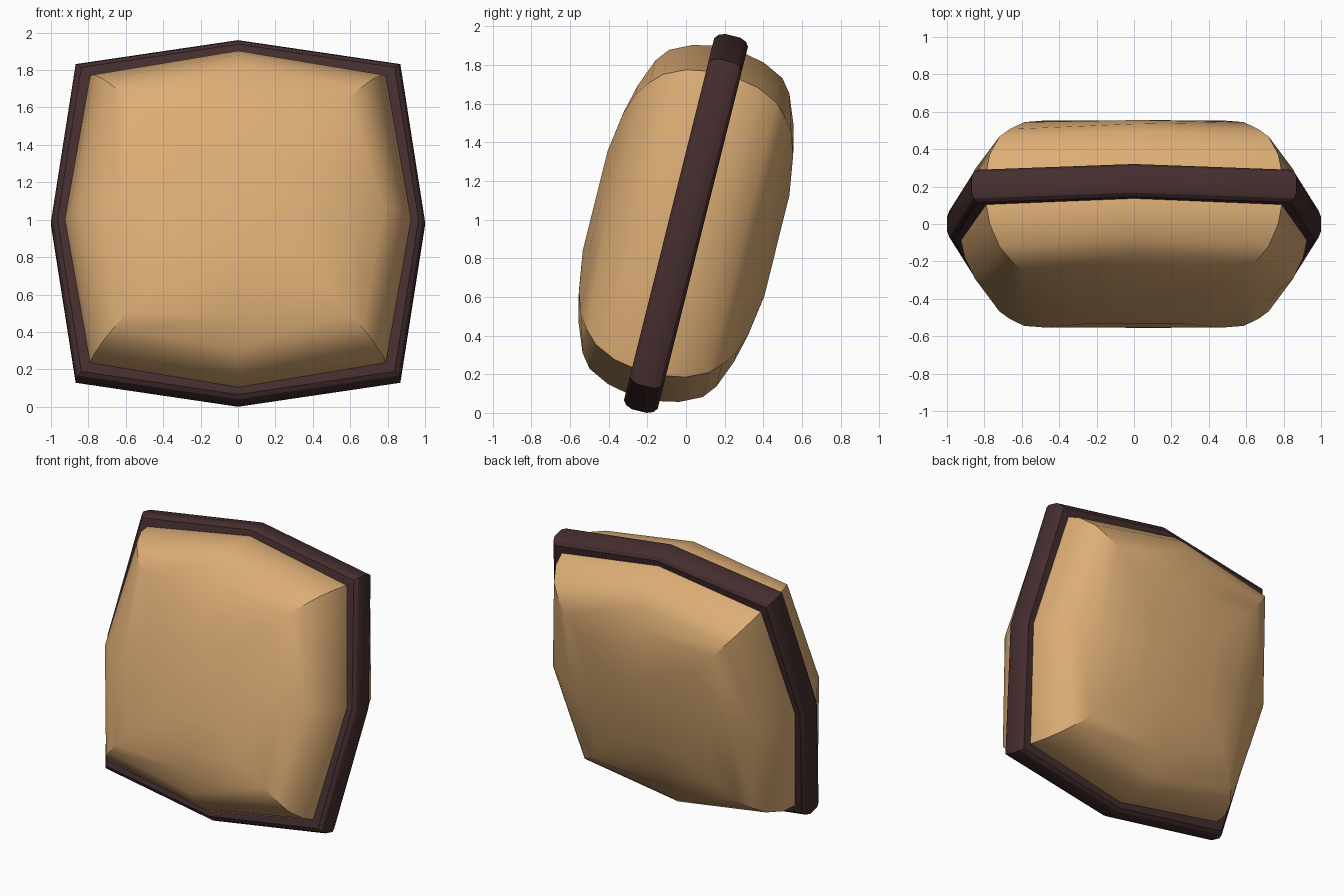
import bpy, bmesh
from math import radians

if "Cube" in bpy.data.objects:
    bpy.data.objects.remove(bpy.data.objects["Cube"])


def ring(bm, mid, corner, w):
    """Eight-sided loop: mid = reach at side centres, corner = reach at corners."""
    pts = [(mid, 0), (corner, corner), (0, mid), (-corner, corner),
           (-mid, 0), (-corner, -corner), (0, -mid), (corner, -corner)]
    return [bm.verts.new((x, y, w)) for x, y in pts]


def bridge(bm, a, b):
    for i in range(8):
        j = (i + 1) % 8
        bm.faces.new((a[i], a[j], b[j], b[i]))


def finish(bm, name, color):
    bmesh.ops.recalc_face_normals(bm, faces=bm.faces)
    mesh = bpy.data.meshes.new(name)
    bm.to_mesh(mesh)
    bm.free()
    obj = bpy.data.objects.new(name, mesh)
    bpy.context.collection.objects.link(obj)
    mat = bpy.data.materials.new(name + "_material")
    mat.diffuse_color = color
    mat.use_nodes = True
    mat.node_tree.nodes["Principled BSDF"].inputs["Base Color"].default_value = mat.diffuse_color
    mesh.materials.append(mat)
    # leaning back by 14 degrees
    obj.rotation_euler = (radians(76), 0, 0)
    obj.location = (0, 0, 0.98)
    bpy.ops.object.select_all(action='DESELECT')
    obj.select_set(True)
    bpy.context.view_layer.objects.active = obj
    bpy.ops.object.shade_smooth_by_angle(angle=radians(30))
    return obj


# Pillow body: (side reach, corner reach, depth), mirrored front to back
half = [(0.925, 0.79, 0.09), (0.904, 0.772, 0.19), (0.85, 0.72, 0.302),
        (0.78, 0.665, 0.357), (0.632, 0.587, 0.415),
        (0.48, 0.475, 0.452), (0.266, 0.268, 0.484)]
bm = bmesh.new()
profile = [(m, c, -w) for m, c, w in reversed(half)] + half
loops = [ring(bm, *p) for p in profile]
for a, b in zip(loops, loops[1:]):
    bridge(bm, a, b)
bm.faces.new(loops[0])
bm.faces.new(loops[-1])
finish(bm, "pillow_body", (0.72, 0.42, 0.18, 1))

# Dark trim band around the seam, with rounded outer edge
edge = [(0.89, 0.09), (0.965, 0.09), (0.987, 0.073), (1.0, 0.04)]
edge += [(r, -w) for r, w in reversed(edge)]
bm = bmesh.new()
loops = [ring(bm, r, r * 0.868, w) for r, w in edge]
for a, b in zip(loops, loops[1:] + loops[:1]):
    bridge(bm, a, b)
finish(bm, "seam_trim", (0.06, 0.027, 0.028, 1))
